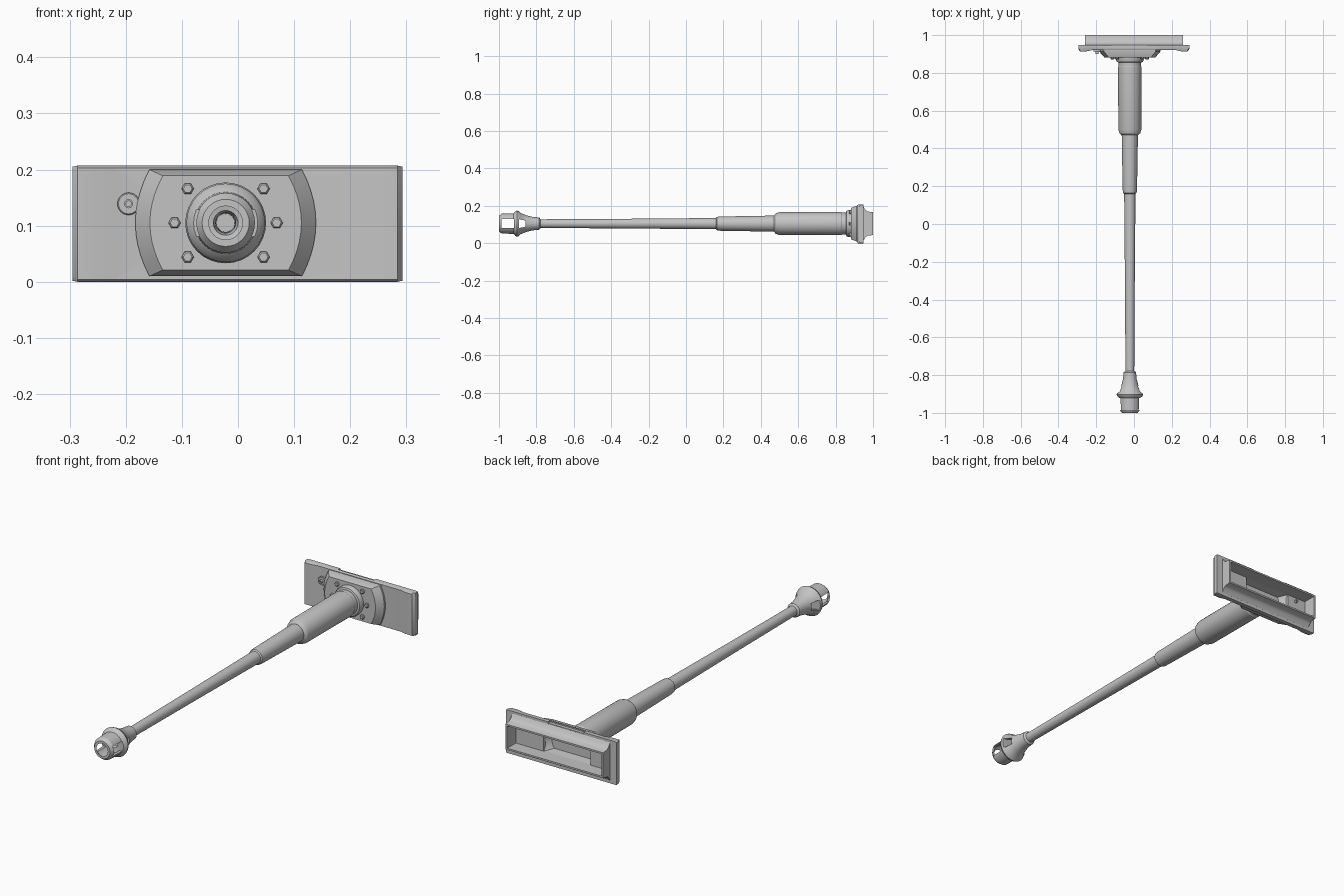
import bpy, bmesh, math
from mathutils import Matrix, Vector

if "Cube" in bpy.data.objects:
    bpy.data.objects.remove(bpy.data.objects["Cube"])

AX, AZ = -0.022, 0.105          # gun axis
grey = bpy.data.materials.new("plain grey")
grey.diffuse_color = (0.55, 0.55, 0.55, 1)
grey.use_nodes = True
grey.node_tree.nodes["Principled BSDF"].inputs["Base Color"].default_value = grey.diffuse_color


def finish(name, bm, angle=30):
    bmesh.ops.recalc_face_normals(bm, faces=bm.faces[:])
    me = bpy.data.meshes.new(name)
    bm.to_mesh(me)
    bm.free()
    ob = bpy.data.objects.new(name, me)
    bpy.context.collection.objects.link(ob)
    me.materials.append(grey)
    activate(ob)
    bpy.ops.object.shade_smooth_by_angle(angle=math.radians(angle))
    return ob


def activate(ob):
    bpy.ops.object.select_all(action='DESELECT')
    ob.select_set(True)
    bpy.context.view_layer.objects.active = ob


def loft(name, rings, closed=False, angle=30):
    """Skin equal-length rings of points; close into a loop or cap both ends."""
    bm = bmesh.new()
    vs = [[bm.verts.new(p) for p in r] for r in rings]
    n = len(vs[0])
    pairs = list(zip(vs, vs[1:])) + ([(vs[-1], vs[0])] if closed else [])
    for a, b in pairs:
        for i in range(n):
            j = (i + 1) % n
            bm.faces.new((a[i], a[j], b[j], b[i]))
    if not closed:
        bm.faces.new(vs[0])
        bm.faces.new(vs[-1])
    return finish(name, bm, angle)


def lathe(name, profile, x=AX, z=AZ, sides=32, closed=False):
    """Turn (y, radius) points about an axis parallel to y."""
    rings = [[(x + r * math.cos(2 * math.pi * i / sides), y,
               z + r * math.sin(2 * math.pi * i / sides)) for i in range(sides)]
             for y, r in profile]
    return loft(name, rings, closed)


def box(name, x0, x1, y0, y1, z0, z1):
    return loft(name, [[(x0, y, z0), (x1, y, z0), (x1, y, z1), (x0, y, z1)] for y in (y0, y1)])


def cut(ob, cutter):
    m = ob.modifiers.new("cut", 'BOOLEAN')
    m.operation = 'DIFFERENCE'
    m.solver = 'EXACT'
    m.object = cutter
    activate(ob)
    bpy.ops.object.modifier_apply(modifier=m.name)
    bpy.data.objects.remove(cutter)
    bpy.ops.object.shade_smooth_by_angle(angle=math.radians(30))


# Barrel: stepped tube, thicker toward the mount
lathe("barrel", [(-0.81, 0.016), (-0.81, 0.023), (-0.3, 0.026), (0.16, 0.030),
                 (0.165, 0.036), (0.18, 0.038), (0.475, 0.043)])
lathe("barrel_sleeve", [(0.47, 0.043), (0.48, 0.055), (0.50, 0.061), (0.83, 0.062),
                        (0.835, 0.059), (0.89, 0.059)])
lathe("mount_collar", [(0.855, 0.060), (0.858, 0.068), (0.866, 0.072), (0.89, 0.072)])

# Muzzle brake: hollow turned body with two pairs of side windows
brake = lathe("muzzle_brake", [
    (-1.0, 0.030), (-1.0, 0.042), (-0.985, 0.053), (-0.922, 0.055), (-0.912, 0.066),
    (-0.903, 0.070), (-0.893, 0.066), (-0.885, 0.057), (-0.855, 0.045), (-0.82, 0.036),
    (-0.785, 0.033), (-0.778, 0.024), (-0.80, 0.016), (-0.855, 0.017), (-0.86, 0.033),
    (-0.893, 0.045), (-0.896, 0.018), (-0.914, 0.022), (-0.918, 0.043), (-0.985, 0.043)],
    closed=True)
for y0, y1, h0, h1 in ((-0.986, -0.92, 0.024, 0.024), (-0.894, -0.857, 0.024, 0.016)):
    cutter = loft("window_cutter", [[(x, y0, AZ - h0), (x, y1, AZ - h1),
                                     (x, y1, AZ + h1), (x, y0, AZ + h0)] for x in (-0.2, 0.15)])
    cut(brake, cutter)

# Shield plate: bevelled slab with slightly proud end lips
H = 0.207
rings = []
for x, front, inset in ((-0.295, 0.926, 0.006), (-0.286, 0.914, 0), (-0.25, 0.914, 0),
                        (-0.22, 0.921, 0), (0.22, 0.921, 0), (0.25, 0.914, 0),
                        (0.284, 0.914, 0), (0.293, 0.926, 0.006)):
    z0, z1 = inset * 0.3, H - inset * 0.3
    rings.append([(x, front, z0 + 0.004 + inset), (x, front + 0.007, z0), (x, 0.948, z0),
                  (x, 0.948, z1), (x, front + 0.007, z1), (x, front, z1 - 0.004 - inset)])
plate = loft("shield_plate", rings)
cut(plate, box("notch_cutter", -0.12, 0.07, 0.932, 0.96, 0.201, 0.22))
cut(plate, box("pocket_cutter", -0.25, 0.25, 0.935, 1.0, 0.052, 0.158))
cut(plate, box("opening_cutter", AX - 0.125, AX + 0.125, 0.90, 1.0, 0.052, 0.158))

# Rear frame: upper and lower rails with a concave outer slope, plus end walls
rail = [(0.945, 0.095), (0.953, 0.084), (0.960, 0.072), (0.970, 0.065), (1.0, 0.061),
        (1.0, 0.053), (0.945, 0.053)]
for name, s in (("upper_rail", 1), ("lower_rail", -1)):
    loft(name, [[(x, y, AZ + s * h) for y, h in rail] for x in (-0.26, 0.26)])
for name, s in (("left_frame_wall", -1), ("right_frame_wall", 1)):
    box(name, min(s * 0.25, s * 0.26), max(s * 0.25, s * 0.26), 0.945, 1.0, 0.045, 0.166)


# Mount housing: curved-sided frustum, hollow from behind
def housing_ring(y, corner, bulge, half):
    pts = []
    for s in (1, -1):
        for i in range(11):
            t = -1 + i / 5
            pts.append((AX + s * (corner + (bulge - corner) * (1 - t * t)), y, AZ + s * t * half))
    return pts


loft("mount_housing", [housing_ring(*a) for a in (
    (0.892, 0.098, 0.112, 0.048), (0.930, 0.122, 0.138, 0.053), (0.930, 0.136, 0.161, 0.095),
    (0.912, 0.136, 0.161, 0.095), (0.882, 0.112, 0.135, 0.084))])

# Hexagonal bolts around the collar
for i, a in enumerate((0, 42, 138, 180, 222, 318)):
    a = math.radians(a)
    lathe("bolt_%d" % (i + 1), [(0.885, 0.011), (0.875, 0.011), (0.872, 0.008)],
          AX + 0.091 * math.cos(a), AZ + 0.091 * math.sin(a), 6)

# Small secondary port beside the housing
lathe("port_disc", [(0.925, 0.020), (0.914, 0.020), (0.912, 0.018)], -0.195, 0.139, 24)
lathe("port_tube", [(0.945, 0.008), (0.900, 0.008), (0.900, 0.005), (0.945, 0.005)],
      -0.195, 0.139, 16, closed=True)
